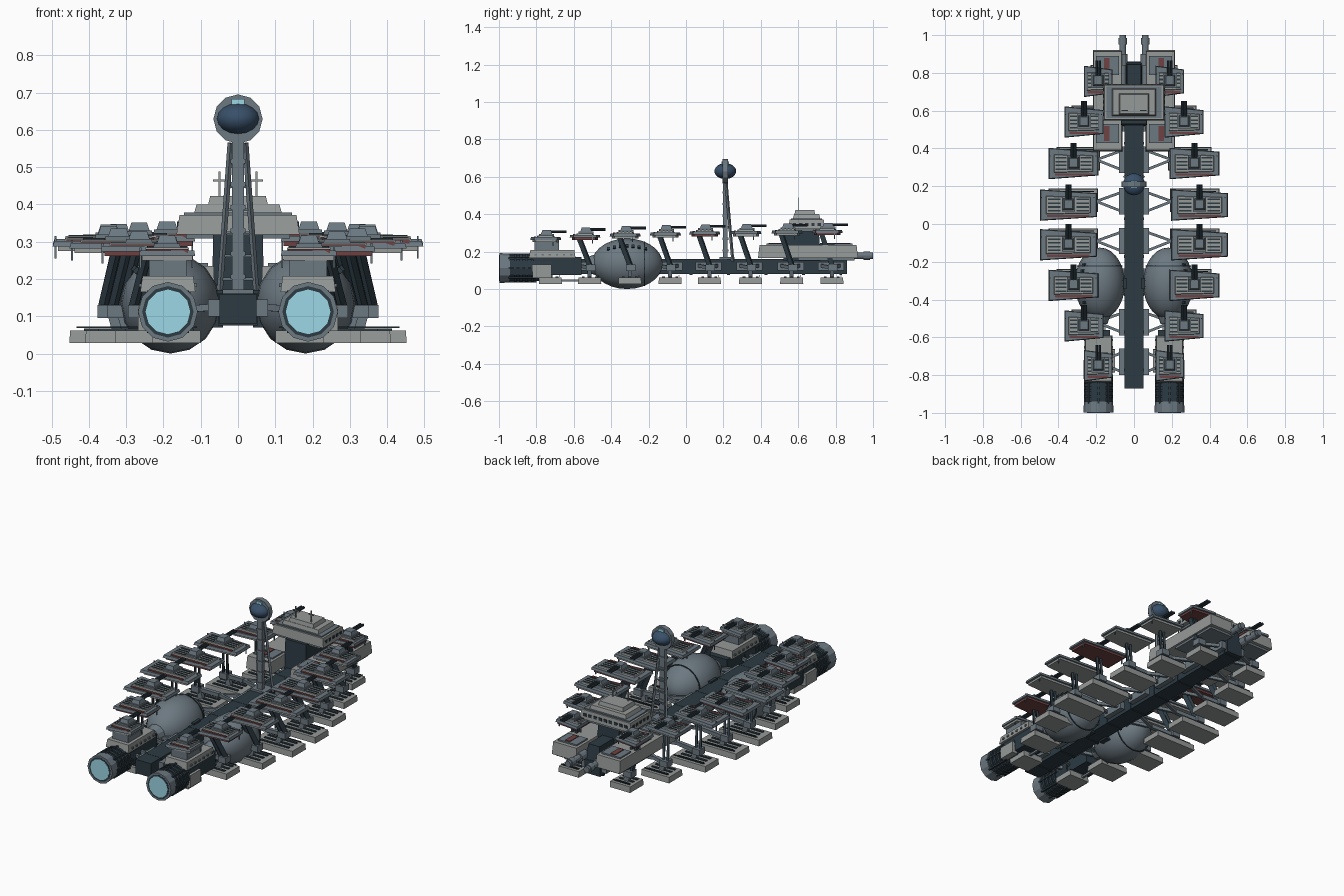
import bpy, bmesh, math
from mathutils import Vector, Matrix

if "Cube" in bpy.data.objects:
    bpy.data.objects.remove(bpy.data.objects["Cube"])

COL = {'hull': (.30, .32, .31), 'steel': (.15, .19, .22), 'dark': (.025, .042, .055),
       'red': (.16, .055, .055), 'cyan': (.33, .68, .79), 'blue': (.04, .08, .14)}
MATS = {}
for n, c in COL.items():
    MATS[n] = bpy.data.materials.new(n)
    MATS[n].diffuse_color = (*c, 1)
parts = {}


def part(name, mat):
    return parts.setdefault(name, (bmesh.new(), mat))[0]


def box(bm, x0, x1, y0, y1, z0, z1, top=(1, 1), left=1, right=1):
    """Box with scaled top (x, y) and scaled depth on its left / right side."""
    cx, cy = (x0 + x1) / 2, (y0 + y1) / 2
    vs = bmesh.ops.create_cube(bm, size=1)['verts']
    for v in vs:
        sx, sy = v.co.x * (x1 - x0), v.co.y * (y1 - y0)
        sy *= left if sx < 0 else right
        if v.co.z > 0:
            sx, sy = sx * top[0], sy * top[1]
        v.co = (cx + sx, cy + sy, z1 if v.co.z > 0 else z0)


def beam(bm, a, b, w, h):
    a, b = Vector(a), Vector(b)
    m = Matrix.Translation((a + b) / 2) @ (b - a).to_track_quat('Z', 'Y').to_matrix().to_4x4()
    bmesh.ops.create_cube(bm, size=1, matrix=m @ Matrix.Diagonal((w, h, (b - a).length, 1)))


def tube(bm, x, z, y0, y1, r0, r1=None, n=12):
    """Cylinder along y, radius r0 at y0 and r1 at y1."""
    m = Matrix.Translation((x, (y0 + y1) / 2, z)) @ Matrix.Rotation(-math.pi / 2, 4, 'X')
    bmesh.ops.create_cone(bm, cap_ends=True, segments=n, radius1=r0,
                          radius2=r0 if r1 is None else r1, depth=y1 - y0, matrix=m)


def ball(bm, c, r, u=16, v=14):
    m = Matrix.Translation(c) @ Matrix.Diagonal((*r, 1)) @ Matrix.Rotation(math.pi / 2, 4, 'X')
    bmesh.ops.create_uvsphere(bm, u_segments=u, v_segments=v, radius=1, matrix=m)


# Central spine
box(part('spine', 'dark'), -.05, .05, -.87, .86, .08, .16)
for i in range(9):
    y = -.78 + i * .2
    box(part('spine_ribs', 'dark'), -.054, .054, y, y + .015, .076, .161)

# Upper and lower pods: y, x centre, half width, base height
ROWS = [(-.75, .19, .075, .25), (-.54, .265, .103, .262), (-.325, .32, .132, .27),
        (-.11, .347, .15, .275), (.1, .347, .15, .28), (.32, .32, .132, .282),
        (.54, .265, .103, .285), (.755, .19, .075, .288)]
for i, (y, xc, hw, z) in enumerate(ROWS):
    red = i in (1, 4, 7)
    for s in (-1, 1):
        c = s * xc
        low = part('pod_keel_red', 'red') if red else part('pod_keel', 'hull')
        box(low, c - hw * .9, c + hw * .9, y - .07, y + .07, z, z + .017, right=.8)
        box(part('pod_deck', 'steel'), c - hw, c + hw, y - .083, y + .083, z + .012, z + .027,
            top=(.97, .95), right=.76)
        box(part('pod_red_trim', 'red'), c - hw * .75, c + hw * .75, y - .064, y - .052, z + .02, z + .031)
        box(part('pod_top', 'hull'), c - hw * .8, c + hw * .8, y - .05, y + .05, z + .02, z + .035,
            top=(.96, .9), right=.9)
        # vent slats either side of the turret
        for k in range(4):
            ys = y - .034 + k * .02
            for e in (-1, 1):
                a = c + e * hw * .5
                box(part('pod_slats', 'dark'), a - hw * .22, a + hw * .22, ys, ys + .008, z + .03, z + .038)
        # turret and twin barrels
        box(part('turret_base', 'steel'), c - .035, c + .035, y - .035, y + .045, z + .03, z + .045)
        box(part('turret', 'steel'), c - .028, c + .028, y - .025, y + .035, z + .045, z + .066, top=(.75, .75))
        for e in (-.008, .008):
            tube(part('turret_barrels', 'dark'), c + e, z + .056, y + .02, y + .11, .007, n=8)
        # corner antennas
        for e in (-.95, .9):
            beam(part('pod_antennas', 'steel'), (c + e * hw, y + .04, z - .02), (c + e * hw, y + .04, z + .035), .005, .005)

        # slanted legs down to the cross arms
        f = xc + .005 if i not in (0, 7) else xc
        t = f - .04 if i not in (0, 7) else f
        for e in (-.013, .013):
            beam(part('pod_legs', 'dark'), (s * (t + e), y - .03, z + .008), (s * (f + e), y + .03, .115), .013, .026)
        box(part('leg_feet', 'steel'), s * f - .025, s * f + .025, y + .005, y + .055, .095, .13)

        # V shaped arms from the spine
        hub = (s * min(f, .2), y + .02, .115)
        for e in (-.045, .06):
            beam(part('arm_struts', 'steel'), (s * .06, y + e + .01, .125), hub, .014, .018)
        box(part('arm_mounts', 'steel'), s * .065 - .015, s * .065 + .015, y - .05, y + .09, .1, .145)
        beam(part('cross_arms', 'steel'), hub, (s * f, y + .03, .11), .022, .022)

        # lower pods
        lc, lh, ly = s * (xc - .025), hw * .87, y + .025
        box(part('lower_pod', 'hull'), lc - lh, lc + lh, ly - .062, ly + .062, .028, .062, top=(.98, .96))
        for k in (-.035, 0, .035):
            box(part('lower_pod_slats', 'dark'), lc - lh * .7, lc + lh * .7, ly + k - .007, ly + k + .007, .06, .067)
        beam(part('lower_pod_stems', 'steel'), (s * f * .95, ly, .105), (lc, ly, .06), .022, .03)
        box(part('lower_pod_rail', 'dark'), lc - lh * .85, lc + lh * .85, ly + .045, ly + .051, .068, .073)

for s in (-1, 1):
    # Engines
    x, z = s * .188, .112
    tube(part('engine_body', 'dark'), x, z, -.985, -.72, .07)
    tube(part('engine_nozzle', 'steel'), x, z, -.998, -.94, .08, .077)
    tube(part('engine_nozzle_lip', 'dark'), x, z, -.999, -.99, .069)
    tube(part('engine_glow', 'cyan'), x, z, -1, -.98, .06)
    for k in range(4):
        tube(part('engine_rings', 'steel' if k % 2 else 'dark'), x, z, -.92 + k * .03, -.905 + k * .03, .077)
    for k in range(8):
        a = k * math.pi / 4
        beam(part('engine_pipes', 'dark'), (x + .073 * math.cos(a), -.95, z + .073 * math.sin(a)),
             (x + .073 * math.cos(a), -.8, z + .073 * math.sin(a)), .01, .01)
    box(part('engine_core', 'dark'), x - .06, x + .06, -.82, -.56, .075, .17)
    box(part('engine_cowl', 'hull'), x - .074, x + .074, -.84, -.59, .165, .208, top=(.92, .94))
    box(part('engine_neck', 'steel'), x - .05, x + .05, -.81, -.68, .2, .25)
    for k in range(6):
        yy = -.81 + k * .038
        box(part('cowl_bolts', 'steel'), x - .078, x + .078, yy, yy + .012, .178, .188)
    box(part('engine_side_box', 'hull'), x + s * .05 - .03, x + s * .05 + .03, -.82, -.72, .06, .13)
    beam(part('fuel_line', 'steel'), (x, -.72, .045), (x, -.45, .045), .012, .012)

    # Spherical tanks
    ball(part('tank', 'steel'), (s * .181, -.315, .135), (.133, .19, .135))
    tube(part('tank_band', 'dark'), s * .181, .135, -.225, -.22, .1195, n=32)
    tube(part('tank_cap', 'steel'), s * .181, .13, -.53, -.47, .04, .06)
    for k in range(7):
        yy = -.415 + k * .033
        q = math.sqrt(1 - ((yy + .315) / .19) ** 2)
        beam(part('tank_windows', 'dark'), (s * .181 + s * .09 * q, yy, .135 + .088 * q),
             (s * .181 + s * .103 * q, yy, .135 + .098 * q), .016, .016)
    beam(part('tank_mount', 'dark'), (s * .04, -.315, .12), (s * .1, -.315, .12), .06, .1)

    # Forward deck slabs
    box(part('forward_deck', 'hull'), s * .14 - .078, s * .14 + .078, .385, .92, .165, .235, top=(.96, .97))
    box(part('forward_deck_skirt', 'steel'), s * .135 - .07, s * .135 + .07, .6, .9, .152, .17)
    for y0 in (.43, .79):
        box(part('deck_panels', 'steel'), s * .14 - .06, s * .14 + .06, y0, y0 + .1, .23, .243)
        box(part('deck_red_panels', 'red'), s * .145 - .015, s * .145 + .015, y0 + .01, y0 + .09, .235, .247)

    # Bow guns
    g = s * .06
    tube(part('gun_barrel', 'steel'), g, .178, .72, 1, .018)
    tube(part('gun_collar', 'steel'), g, .178, .84, .9, .026)
    tube(part('gun_muzzle', 'steel'), g, .178, .95, .985, .023)

    # Bridge antennas
    beam(part('bridge_antennas', 'hull'), (s * .05, .6, .41), (s * .05, .6, .488), .005, .005)
    beam(part('bridge_antennas', 'hull'), (s * .05 - .017, .6, .464), (s * .05 + .017, .6, .464), .005, .005)

    # Mast legs
    beam(part('mast_legs', 'steel'), (s * .05, .25, .15), (s * .02, .215, .565), .011, .012)

# Bridge tower and superstructure
box(part('bridge_tower', 'dark'), -.07, .07, .52, .72, .15, .32, top=(.95, .9))
box(part('bow_block', 'dark'), -.045, .045, .7, .86, .15, .245, top=(.8, .8))
box(part('bridge_floor', 'steel'), -.14, .14, .555, .735, .308, .322)
box(part('bridge_main', 'hull'), -.165, .165, .548, .742, .32, .372, top=(.95, .94))
box(part('bridge_rim', 'steel'), -.145, .145, .562, .728, .37, .378)
box(part('bridge_upper', 'hull'), -.118, .118, .572, .718, .376, .4, top=(.94, .92))
box(part('bridge_roof', 'hull'), -.08, .08, .58, .69, .4, .422, top=(.93, .92))
for k in range(9):
    x = -.132 + k * .033
    box(part('bridge_windows', 'dark'), x - .01, x + .01, .73, .742, .338, .354)
for k in range(5):
    y = .58 + k * .033
    box(part('bridge_windows', 'dark'), -.1635, .1635, y - .009, y + .009, .338, .354)

# Sensor mast
box(part('mast', 'steel'), -.016, .016, .198, .222, .15, .59)
box(part('mast_foot', 'steel'), -.045, .045, .18, .26, .155, .172)
for k in range(6):
    z = .2 + k * .062
    w = .047 - k * .0045
    y = .25 - (z - .15) * .08
    box(part('mast_rungs', 'steel'), -.02, .02, .194, .226, z, z + .012)
    beam(part('mast_rungs', 'steel'), (-w, y, z), (w, y, z), .007, .007)
# Sensor head
tube(part('sensor_ring', 'steel'), 0, .629, .196, .224, .066)
ball(part('sensor_eye', 'blue'), (0, .21, .63), (.058, .058, .042))
box(part('sensor_lamp', 'cyan'), -.018, .018, .19, .23, .668, .682)

# Turn every collected part into a named object
for name, (bm, mat) in parts.items():
    me = bpy.data.meshes.new(name)
    bmesh.ops.recalc_face_normals(bm, faces=bm.faces)
    if name in ('tank', 'sensor_eye'):
        for f in bm.faces:
            f.smooth = True
    bm.to_mesh(me)
    bm.free()
    me.materials.append(MATS[mat])
    bpy.context.collection.objects.link(bpy.data.objects.new(name, me))

for m in bpy.data.materials:
    if m.users and not m.is_grease_pencil:
        m.use_nodes = True
        m.node_tree.nodes["Principled BSDF"].inputs["Base Color"].default_value = m.diffuse_color
